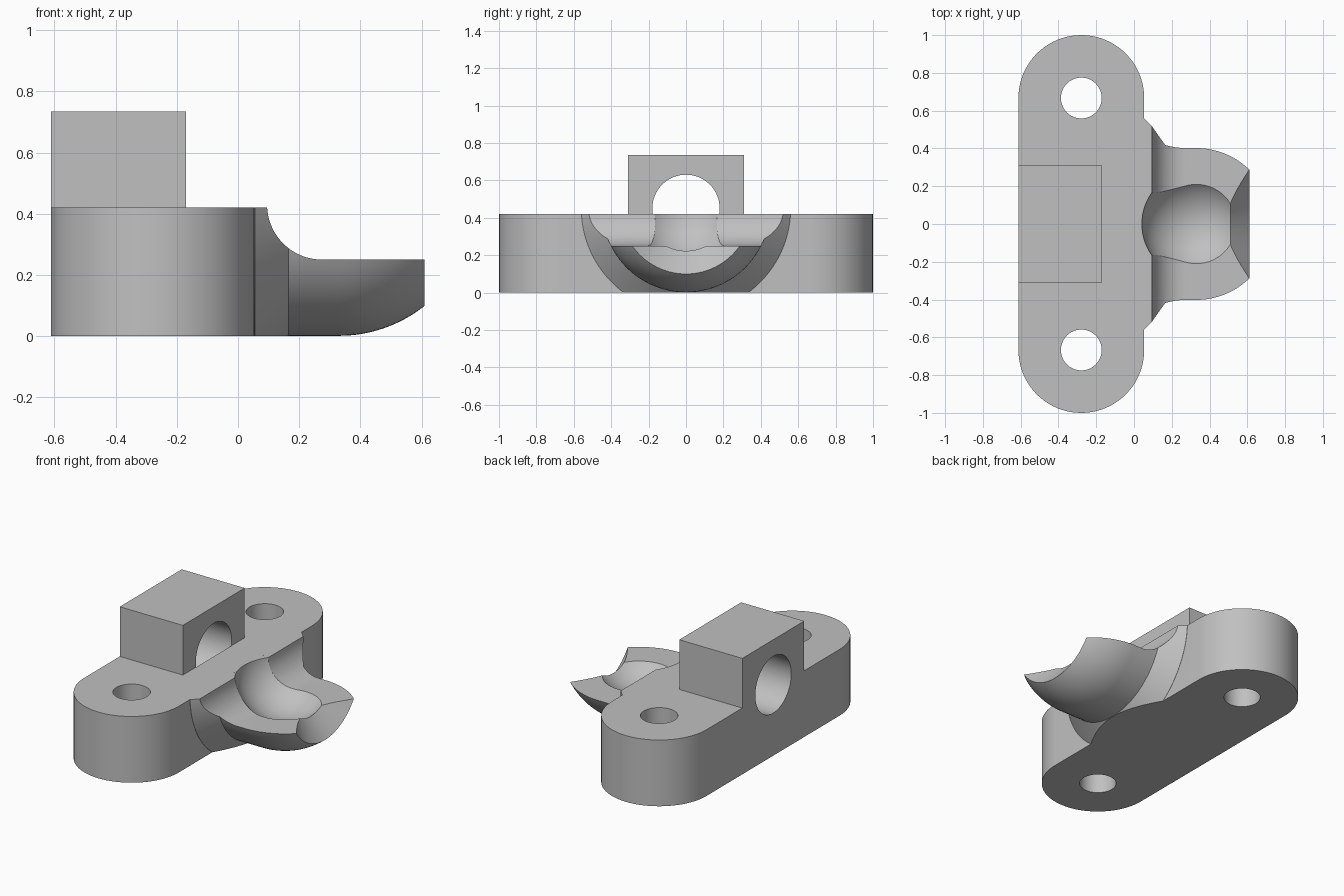
import bpy, bmesh
from math import sin, cos, pi, radians, asin
from mathutils import Vector, Matrix

if "Cube" in bpy.data.objects:
    bpy.data.objects.remove(bpy.data.objects["Cube"], do_unlink=True)

AXIS_Z = 0.45     # height of the bore and socket axis
BALL_X = 0.33     # centre of the ball socket
BASE_X, BASE_R, BASE_Y, BASE_H = -0.279, 0.333, 0.667, 0.42

grey = bpy.data.materials.new("plain_grey")
grey.use_nodes = True
colour = (0.53, 0.53, 0.53, 1)
grey.diffuse_color = colour
grey.node_tree.nodes["Principled BSDF"].inputs["Base Color"].default_value = colour


def finish(bm, name):
    bmesh.ops.remove_doubles(bm, verts=bm.verts, dist=1e-5)
    bmesh.ops.recalc_face_normals(bm, faces=bm.faces)
    mesh = bpy.data.meshes.new(name)
    bm.to_mesh(mesh)
    bm.free()
    mesh.materials.append(grey)
    obj = bpy.data.objects.new(name, mesh)
    bpy.context.collection.objects.link(obj)
    return obj


def prism(name, points, direction):
    """Extrude a flat polygon along a direction."""
    bm = bmesh.new()
    face = bm.faces.new([bm.verts.new(p) for p in points])
    out = bmesh.ops.extrude_face_region(bm, geom=[face])
    verts = [g for g in out["geom"] if isinstance(g, bmesh.types.BMVert)]
    bmesh.ops.translate(bm, verts=verts, vec=Vector(direction))
    return finish(bm, name)


def lathe(name, profile, steps=96):
    """Spin an (x, radius) profile around the bore axis."""
    bm = bmesh.new()
    vs = [bm.verts.new((x, r, AXIS_Z)) for x, r in profile]
    edges = [bm.edges.new(pair) for pair in zip(vs, vs[1:])]
    bmesh.ops.spin(bm, geom=vs + edges, cent=(0, 0, AXIS_Z), axis=(1, 0, 0),
                   angle=2 * pi, steps=steps, use_duplicate=False)
    return finish(bm, name)


def arc(cx, cy, r, start, end, n):
    angles = [radians(start + (end - start) * i / n) for i in range(n + 1)]
    return [(cx + r * cos(a), cy + r * sin(a)) for a in angles]


def combine(target, other, operation):
    mod = target.modifiers.new(operation.lower(), 'BOOLEAN')
    mod.operation, mod.solver, mod.object = operation, 'EXACT', other
    bpy.context.view_layer.objects.active = target
    bpy.ops.object.modifier_apply(modifier=mod.name)
    bpy.data.objects.remove(other, do_unlink=True)


# Rounded mounting base
outline = arc(BASE_X, BASE_Y, BASE_R, 0, 180, 40) + arc(BASE_X, -BASE_Y, BASE_R, 180, 360, 40)
base = prism("mounting_base", [(x, y, 0) for x, y in outline], (0, 0, BASE_H))

# Round socket body with a flared collar and ball-shaped end
nose = [(x, r) for x, r in arc(BALL_X, 0, 0.449, 90, 43, 20)]
tip = nose[-1][0]
socket = lathe("socket_body", [(-0.1, 0), (-0.1, 0.56), (0.055, 0.56), (0.165, 0.449)]
               + nose + [(tip, 0)])

# Trim the socket to the base height with a concave step down to the lip
step = arc(0.275, 0.43, 0.18, 270, 183.2, 20)
side = [(-0.2, 0), (1, 0), (1, 0.25)] + step + [(-0.2, BASE_H)]
combine(socket, prism("trim", [(x, -1, z) for x, z in side], (0, 2, 0)), 'INTERSECT')
combine(base, socket, 'UNION')

# Raised block at the back
left = BASE_X - BASE_R
block = prism("bore_block", [(left, -0.31, 0.3), (-0.17, -0.31, 0.3),
                             (-0.17, 0.31, 0.3), (left, 0.31, 0.3)], (0, 0, 0.435))
combine(base, block, 'UNION')

# Ball cavity opening out into a cone
open_angle = 90 - math_angle if (math_angle := asin(0.18 / 0.29) * 180 / pi) else 0
ball = arc(BALL_X, 0, 0.29, 180, open_angle, 32)
ball[0] = (ball[0][0], 0)
combine(base, lathe("cavity", ball + [(0.61, 0.35), (0.69, 0.447), (0.69, 0)]), 'DIFFERENCE')

# Bore through the block
bore = [(-0.8, 0), (-0.8, 0.18), (-0.169, 0.18), (-0.169, 0)]
combine(base, lathe("bore", bore, 64), 'DIFFERENCE')

# Bolt holes
for s in (-1, 1):
    ring = arc(BASE_X, s * BASE_Y, 0.108, 0, 360, 48)[:-1]
    combine(base, prism("bolt_hole", [(x, y, -0.1) for x, y in ring], (0, 0, 1)), 'DIFFERENCE')

bpy.ops.object.select_all(action='DESELECT')
base.select_set(True)
bpy.context.view_layer.objects.active = base
bpy.ops.object.shade_smooth_by_angle(angle=radians(25))
